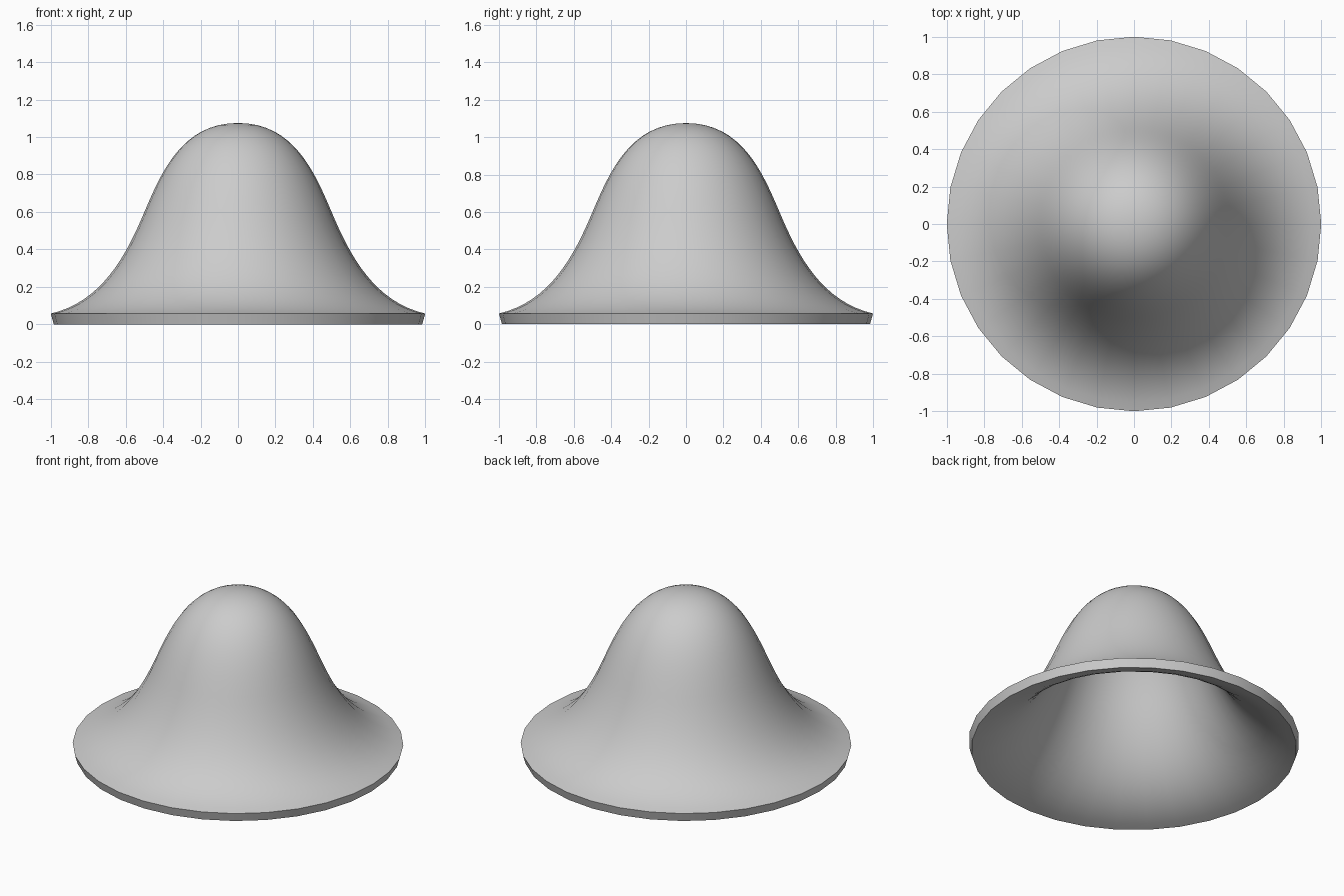
import bpy, bmesh, math
from mathutils import Vector
from mathutils.geometry import interpolate_bezier

SIDES = 32
WALL = 0.059

if "Cube" in bpy.data.objects:
    bpy.data.objects.remove(bpy.data.objects["Cube"], do_unlink=True)

# Plain grey material
grey = bpy.data.materials.new("plain_grey")
grey.use_nodes = True
colour = (0.6, 0.6, 0.6, 1.0)
grey.diffuse_color = colour
grey.node_tree.nodes["Principled BSDF"].inputs["Base Color"].default_value = colour


def curve(points, count):
    return interpolate_bezier(*[Vector((r, 0, z)) for r, z in points], count)


# Outer profile: rounded crown flowing into a flared brim
crown = curve([(0, 1.075), (0.3, 1.075), (0.41, 0.81), (0.5, 0.6)], 17)
brim = curve([(0.5, 0.6), (0.6, 0.36), (0.73, 0.12), (1, 0.057)], 17)
outer = crown + brim[1:]

# Inner profile: the outer one moved inwards by the wall thickness
inner = []
for i, p in enumerate(outer):
    along = outer[min(i + 1, len(outer) - 1)] - outer[max(i - 1, 0)]
    if i == 0:
        along = Vector((1, 0, 0))
    along.normalize()
    inner.append(p + Vector((along.z, 0, -along.x)) * WALL)
inner[-1].z = 0

# Revolve the closed wall section
bm = bmesh.new()
verts = [bm.verts.new(p) for p in outer + inner[::-1]]
edges = [bm.edges.new(pair) for pair in zip(verts, verts[1:])]
bmesh.ops.spin(bm, geom=verts + edges, cent=(0, 0, 0), axis=(0, 0, 1),
               angle=math.tau, steps=SIDES, use_merge=False)
bmesh.ops.remove_doubles(bm, verts=bm.verts, dist=0.0001)
bmesh.ops.dissolve_degenerate(bm, edges=bm.edges, dist=0.0001)
bmesh.ops.recalc_face_normals(bm, faces=bm.faces)

mesh = bpy.data.meshes.new("flared_bell_shell")
bm.to_mesh(mesh)
bm.free()
mesh.materials.append(grey)
shell = bpy.data.objects.new("flared_bell_shell", mesh)
bpy.context.collection.objects.link(shell)

# Smooth body with a crisp rim
bpy.ops.object.select_all(action="DESELECT")
shell.select_set(True)
bpy.context.view_layer.objects.active = shell
bpy.ops.object.shade_smooth_by_angle(angle=math.radians(35))
